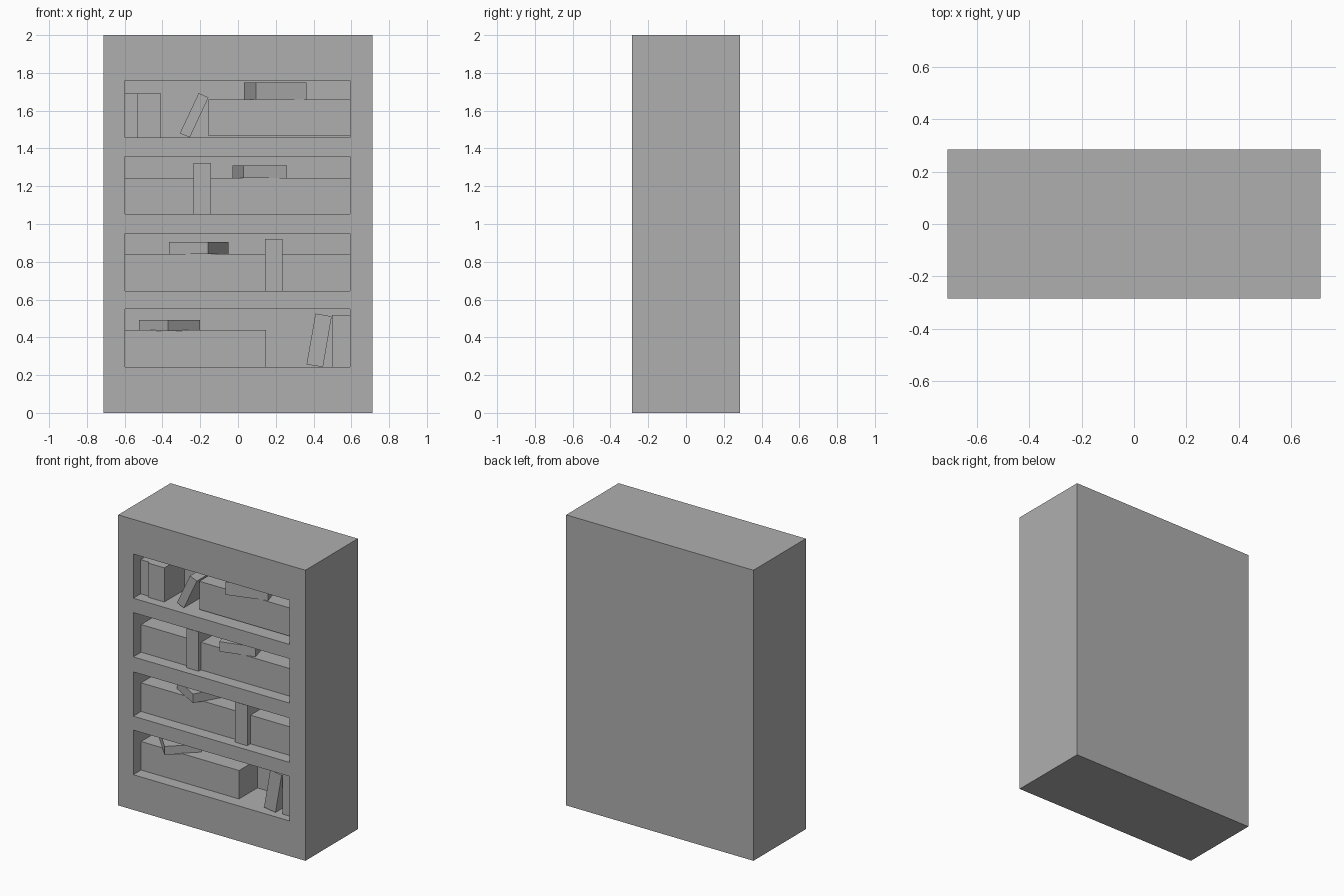
import bpy, bmesh, math
from mathutils import Vector

if "Cube" in bpy.data.objects:
    bpy.data.objects.remove(bpy.data.objects["Cube"])

FRONT, BACK_WALL = -0.285, 0.0
LEFT, RIGHT = -0.598, 0.593
SHELVES = [(1.457, 1.761), (1.053, 1.358), (0.645, 0.95), (0.242, 0.549)]

# One darker grey for everything
grey = bpy.data.materials.new("dark_grey")
grey.diffuse_color = (0.43, 0.43, 0.43, 1)
grey.use_nodes = True
grey.node_tree.nodes["Principled BSDF"].inputs["Base Color"].default_value = grey.diffuse_color


def prism(name, outline, offset):
    """Solid from a flat outline moved along offset."""
    bm = bmesh.new()
    face = bm.faces.new([bm.verts.new(p) for p in outline])
    new = bmesh.ops.extrude_face_region(bm, geom=[face], use_keep_orig=True)
    verts = [g for g in new["geom"] if isinstance(g, bmesh.types.BMVert)]
    bmesh.ops.translate(bm, verts=verts, vec=Vector(offset))
    bmesh.ops.recalc_face_normals(bm, faces=bm.faces)
    mesh = bpy.data.meshes.new(name)
    bm.to_mesh(mesh)
    bm.free()
    mesh.materials.append(grey)
    ob = bpy.data.objects.new(name, mesh)
    bpy.context.collection.objects.link(ob)
    return ob


def box(name, x0, x1, y0, y1, z0, z1):
    return prism(name, [(x0, y0, z0), (x1, y0, z0), (x1, y1, z0), (x0, y1, z0)],
                 (0, 0, z1 - z0))


def standing(name, x0, x1, inset, z0, z1):
    """Upright book or row of books, set back from the case front."""
    return box(name, x0, x1, FRONT + inset, BACK_WALL, z0, z1)


def leaning(name, corners, inset):
    y = FRONT + inset
    return prism(name, [(x, y, z) for x, z in corners], (0, BACK_WALL - y, 0))


def lying(name, corner, angle, along_right, along_left, z0, z1):
    """Flat book turned about its front corner."""
    a = math.radians(angle)
    c = Vector((*corner, z0))
    r = Vector((math.cos(a), math.sin(a), 0)) * along_right
    l = Vector((-math.sin(a), math.cos(a), 0)) * along_left
    return prism(name, [c, c + r, c + r + l, c + l], (0, 0, z1 - z0))


# Case with four recesses cut into the front
case = box("bookcase", -0.713, 0.713, FRONT, 0.285, 0, 2)
for z0, z1 in SHELVES:
    cutter = box("recess_cutter", LEFT, RIGHT, FRONT - 0.1, BACK_WALL, z0, z1)
    cutter.hide_render = True
    mod = case.modifiers.new("recess", "BOOLEAN")
    mod.operation, mod.solver, mod.object = "DIFFERENCE", "EXACT", cutter
    bpy.context.view_layer.objects.active = case
    bpy.ops.object.modifier_apply(modifier=mod.name)
    bpy.data.objects.remove(cutter, do_unlink=True)

# Rows of books
for name, x0, x1, bottom, top in [
        ("book_row_top", -0.155, RIGHT, 1.466, 1.66),
        ("book_row_upper", LEFT, RIGHT, SHELVES[1][0], 1.243),
        ("book_row_lower", LEFT, RIGHT, SHELVES[2][0], 0.842),
        ("book_row_bottom", LEFT, 0.148, SHELVES[3][0], 0.438)]:
    standing(name, x0, x1, 0.085, bottom, top)

# Single upright books
for name, x0, x1, inset, shelf, top in [
        ("end_book_thin", LEFT, -0.532, 0.08, 0, 1.692),
        ("end_book_thick", -0.532, -0.407, 0.065, 0, 1.692),
        ("tall_book_upper", -0.235, -0.142, 0.06, 1, 1.323),
        ("tall_book_lower", 0.143, 0.235, 0.05, 2, 0.921),
        ("end_book_bottom", 0.497, RIGHT, 0.058, 3, 0.517)]:
    standing(name, x0, x1, inset, SHELVES[shelf][0], top)

# Leaning books
leaning("leaning_book_top",
        [(-0.308, 1.48), (-0.255, 1.459), (-0.156, 1.67), (-0.208, 1.693)], 0.06)
leaning("leaning_book_bottom",
        [(0.363, 0.256), (0.45, 0.243), (0.496, 0.511), (0.41, 0.526)], 0.05)

# Books lying on the rows
lying("flat_book_top", (0.095, -0.27), 17, 0.279, 0.22, 1.66, 1.748)
lying("flat_book_upper", (0.03, -0.245), 15.5, 0.239, 0.22, 1.243, 1.311)
lying("flat_book_lower", (-0.16, -0.26), 60, 0.22, 0.236, 0.842, 0.905)
lying("flat_book_bottom", (-0.37, -0.27), 43, 0.232, 0.227, 0.434, 0.492)
